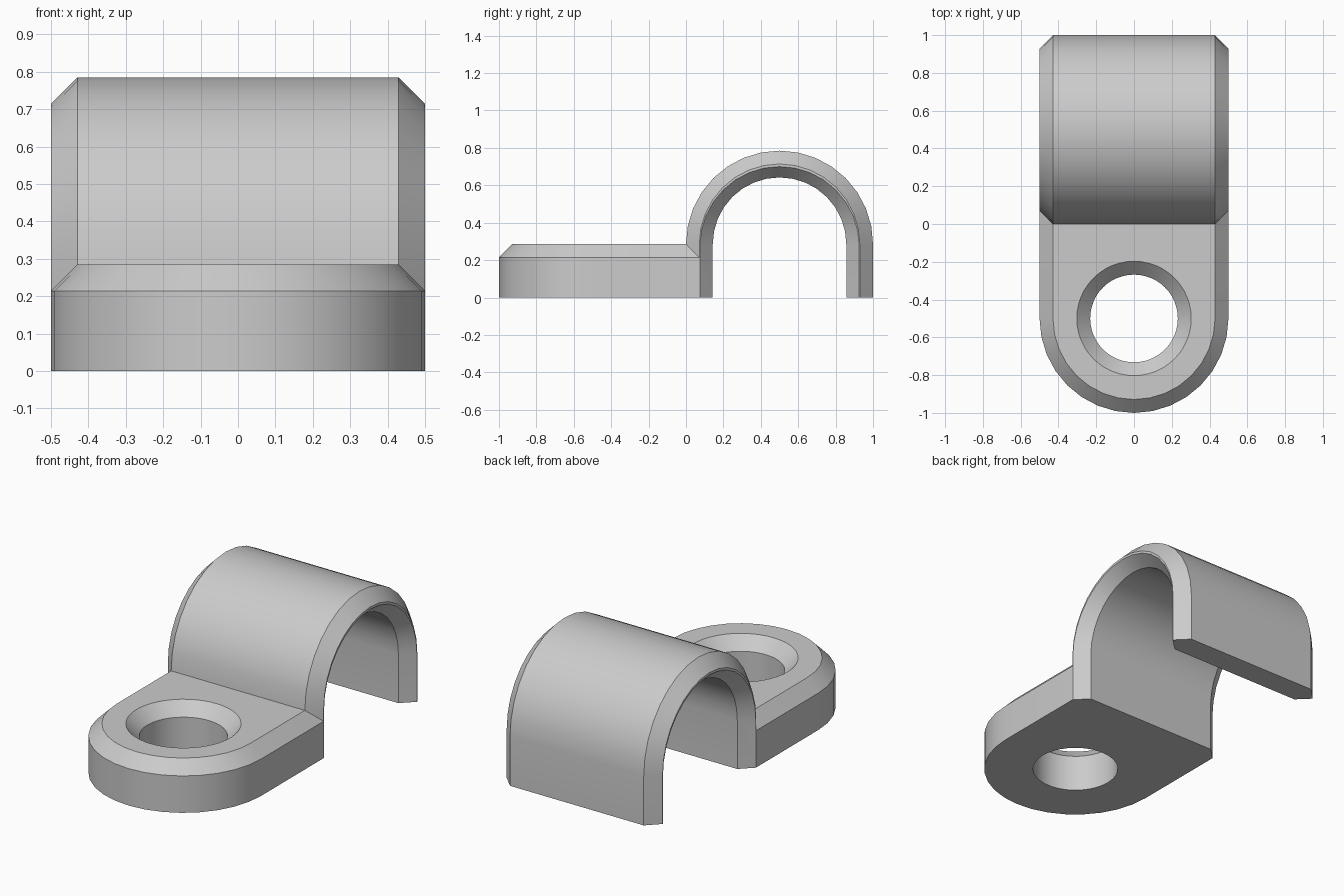
import bpy, bmesh
from math import sin, cos, pi

if "Cube" in bpy.data.objects:
    bpy.data.objects.remove(bpy.data.objects["Cube"], do_unlink=True)

HALF, BEVEL, THICK, WALL = 0.5, 0.071, 0.285, 0.143
STEPS = 16

grey = bpy.data.materials.new("plain grey")
grey.use_nodes = True
grey.diffuse_color = (0.6, 0.6, 0.6, 1)
grey.node_tree.nodes["Principled BSDF"].inputs["Base Color"].default_value = (0.6, 0.6, 0.6, 1)


def loft(name, rings, closed=True):
    """Skin a list of equal closed rings and cap both ends."""
    bm = bmesh.new()
    loops = [[bm.verts.new(p) for p in ring] for ring in rings]
    for a, b in zip(loops, loops[1:]):
        for i in range(len(a)):
            j = (i + 1) % len(a)
            bm.faces.new((a[i], a[j], b[j], b[i]))
    bm.faces.new(loops[0])
    bm.faces.new(loops[-1])
    bmesh.ops.recalc_face_normals(bm, faces=bm.faces)
    mesh = bpy.data.meshes.new(name)
    bm.to_mesh(mesh)
    bm.free()
    mesh.materials.append(grey)
    obj = bpy.data.objects.new(name, mesh)
    bpy.context.collection.objects.link(obj)
    return obj


def combine(target, other, operation):
    """Apply a boolean and discard the helper."""
    mod = target.modifiers.new(operation.lower(), 'BOOLEAN')
    mod.operation, mod.object, mod.solver = operation, other, 'EXACT'
    bpy.context.view_layer.objects.active = target
    bpy.ops.object.modifier_apply(modifier=mod.name)
    bpy.data.objects.remove(other, do_unlink=True)


# Mounting plate: rounded front, square back, bevelled upper rim
def plate_ring(z, r):
    back = BEVEL + 0.003
    arc = [(r * cos(pi * i / STEPS), -HALF - r * sin(pi * i / STEPS), z)
           for i in range(STEPS + 1)]
    return [(r, back, z)] + arc + [(-r, back, z)]


clamp = loft("cable_clamp", [plate_ring(0, HALF), plate_ring(THICK - BEVEL, HALF),
                             plate_ring(THICK, HALF - BEVEL)])


# Countersunk screw hole
def hole_ring(z, r, n=48):
    return [(r * cos(2 * pi * i / n), -HALF + r * sin(2 * pi * i / n), z) for i in range(n)]


hole = loft("screw_hole_cutter", [hole_ring(-0.1, 0.232), hole_ring(THICK - BEVEL, 0.232),
                                  hole_ring(THICK, 0.303), hole_ring(THICK + 0.1, 0.403)])
hole.hide_render = True
combine(clamp, hole, 'DIFFERENCE')

# Arch: bevelled cross-section (x, radius, drop of centre) swept over legs and half circle
flat, edge = HALF - BEVEL, HALF - BEVEL
half_section = [(flat, HALF, 0), (HALF, edge, 0), (HALF, edge - 0.003, 0.011),
                (flat, HALF - WALL, 0)]
section = half_section + [(-x, r, d) for x, r, d in reversed(half_section)]


def arch_ring(angle, leg=False):
    return [(x, HALF - r * cos(angle), 0 if leg else THICK - d + r * sin(angle))
            for x, r, d in section]


arch = loft("arch", [arch_ring(0, True)]
            + [arch_ring(pi * i / STEPS) for i in range(STEPS + 1)]
            + [arch_ring(pi, True)])
combine(clamp, arch, 'UNION')

# Smooth the curved walls, keep bevel edges crisp
bpy.ops.object.select_all(action='DESELECT')
clamp.select_set(True)
bpy.context.view_layer.objects.active = clamp
bpy.ops.object.shade_smooth_by_angle(angle=pi / 6)
